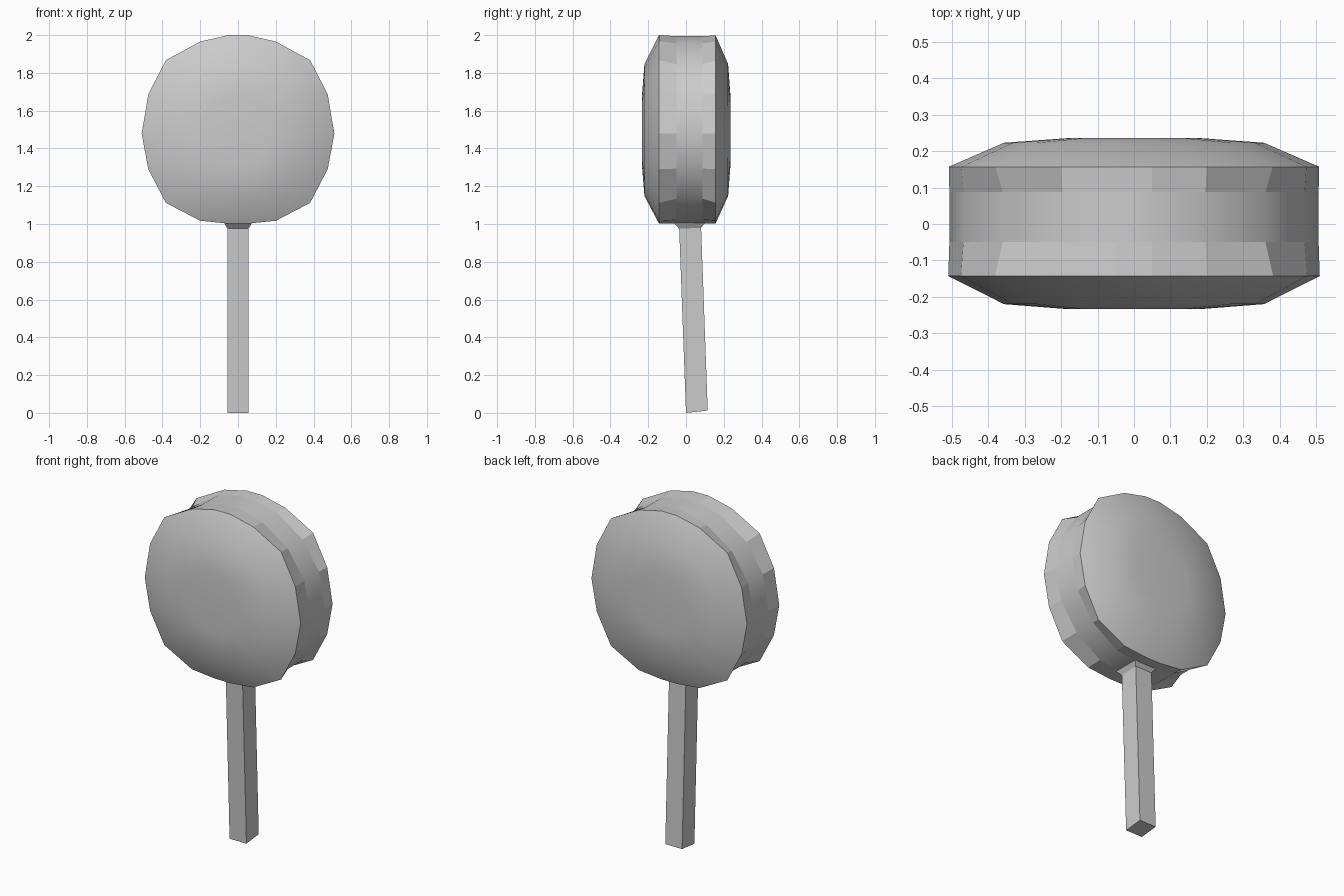
import bpy, bmesh
from mathutils import Vector

if "Cube" in bpy.data.objects:
    bpy.data.objects.remove(bpy.data.objects["Cube"])

CZ = 1.49
# Right half of the rim outline (x, z), top to bottom
half = [(0.05, 2.0), (0.2, 1.966), (0.382, 1.867), (0.475, 1.687), (0.51, 1.478),
        (0.475, 1.29), (0.382, 1.112), (0.2, 1.017), (0.05, 1.002)]
outline = half + [(-x, z) for x, z in reversed(half)]


def ring(bm, y, scale=1.0, roundness=0.0):
    verts = []
    for x, z in outline:
        d = Vector((x, z - CZ))
        # pull the bulging corners back to a true circle
        d = d.lerp(d.normalized() * min(d.length, 0.507), roundness) * scale
        verts.append(bm.verts.new((d.x, y, CZ + d.y)))
    return verts


def make_object(name, bm):
    bmesh.ops.recalc_face_normals(bm, faces=bm.faces[:])
    mesh = bpy.data.meshes.new(name)
    bm.to_mesh(mesh)
    bm.free()
    obj = bpy.data.objects.new(name, mesh)
    bpy.context.collection.objects.link(obj)
    return obj


def loft(bm, rings, flat=()):
    for k, (a, b) in enumerate(zip(rings, rings[1:])):
        n = len(a)
        for i in range(n):
            f = bm.faces.new((a[i], a[(i + 1) % n], b[(i + 1) % n], b[i]))
            f.smooth = k not in flat
    for end in (rings[0], rings[-1]):
        bm.faces.new(end).smooth = True


# Domed disc head: smooth domes and centre band, faceted rim bands
bm = bmesh.new()
sections = [(-0.234, 0.35, 0), (-0.22, 0.7, 0), (-0.143, 1.0, 0), (-0.05, 1.0, 1),
            (0.088, 1.0, 1), (0.157, 0.997, 0), (0.223, 0.7, 0), (0.236, 0.35, 0)]
loft(bm, [ring(bm, *s) for s in sections], flat=(2, 4))
for e in bm.edges:
    if len(e.link_faces) == 2 and e.calc_face_angle(0) > 0.6:
        e.smooth = False
make_object("disc_head", bm)

# Slightly leaning square stick, flared where it meets the head
bm = bmesh.new()
# each level: half width, front y, back y, front z, back z
levels = [(0.055, 0.0, 0.115, 0.0, 0.012), (0.055, -0.036, 0.08, 0.975, 0.98),
          (0.072, -0.062, 0.1, 1.002, 1.005), (0.072, -0.062, 0.1, 1.03, 1.03)]
rings = [[bm.verts.new(p) for p in ((-w, y0, z0), (w, y0, z0), (w, y1, z1), (-w, y1, z1))]
         for w, y0, y1, z0, z1 in levels]
loft(bm, rings)
for f in bm.faces:
    f.smooth = False
make_object("stick_handle", bm)
